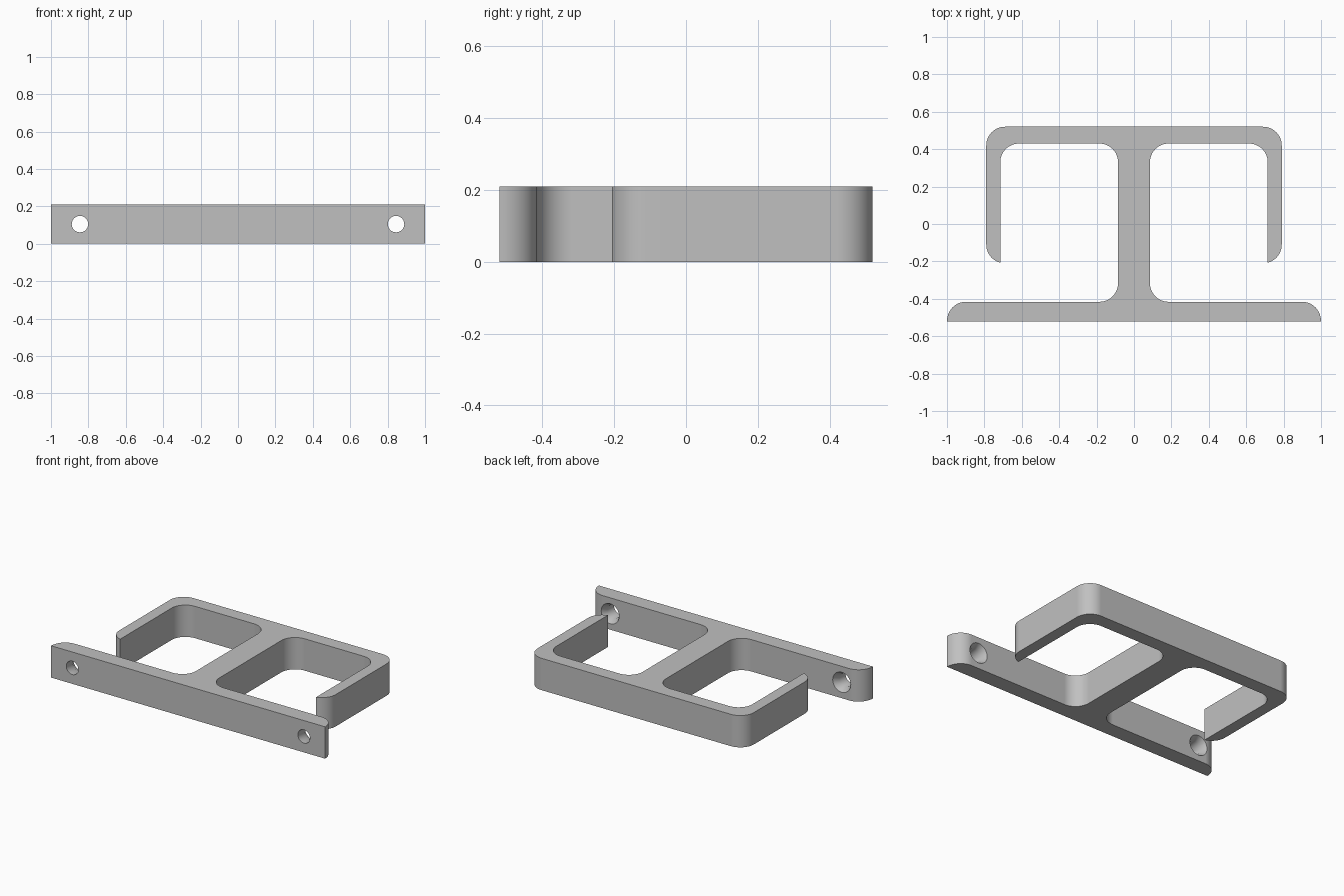
import bpy, bmesh
from math import cos, sin, radians, pi
from mathutils import Vector

if "Cube" in bpy.data.objects:
    bpy.data.objects.remove(bpy.data.objects["Cube"], do_unlink=True)

HEIGHT = 0.21
RADIUS = 0.1

grey = bpy.data.materials.new("plain_grey")
grey.use_nodes = True
colour = (0.53, 0.53, 0.53, 1)
grey.diffuse_color = colour
grey.node_tree.nodes["Principled BSDF"].inputs["Base Color"].default_value = colour


def arc(cx, cy, start, end, r=RADIUS, steps=12):
    """Points on an arc, angles in degrees."""
    angles = [radians(start + (end - start) * i / steps) for i in range(steps + 1)]
    return [(cx + r * cos(a), cy + r * sin(a)) for a in angles]


def make_object(name, bm):
    bmesh.ops.recalc_face_normals(bm, faces=bm.faces)
    mesh = bpy.data.meshes.new(name)
    bm.to_mesh(mesh)
    bm.free()
    obj = bpy.data.objects.new(name, mesh)
    bpy.context.collection.objects.link(obj)
    return obj


# Right half of the outline: wall plate, central web, hooked arm, back bar
half = arc(0.9, -0.52, 0, 90, 0.1)                 # rounded plate end
half = [(x, -0.52 + (y + 0.52) * 1.04) for x, y in half]
half += arc(0.185, -0.316, 270, 180)               # plate to web fillet
half += arc(0.185, 0.33, 180, 90)                  # web to back bar fillet
half += arc(0.615, 0.33, 90, 0)                    # inner arm corner
half += arc(0.69, -0.11, -75.5, 0)                 # rounded arm tip
half += arc(0.69, 0.42, 0, 90)                     # outer arm corner
outline = half + [(-x, y) for x, y in reversed(half)]

# Bracket body
bm = bmesh.new()
base = bm.faces.new([bm.verts.new((x, y, 0)) for x, y in outline])
top = bmesh.ops.extrude_face_region(bm, geom=[base])["geom"]
bmesh.ops.translate(bm, vec=(0, 0, HEIGHT),
                    verts=[v for v in top if isinstance(v, bmesh.types.BMVert)])
bracket = make_object("bracket", bm)
bracket.data.materials.append(grey)


def screw_cutter(x):
    """Straight hole from the front, countersunk from behind."""
    bm = bmesh.new()
    rings = []
    for r, y in ((0.044, -0.6), (0.044, -0.455), (0.066, -0.416), (0.066, -0.36)):
        rings.append([bm.verts.new((x + r * cos(2 * pi * i / 32), y,
                                    HEIGHT / 2 + r * sin(2 * pi * i / 32)))
                      for i in range(32)])
    for a, b in zip(rings, rings[1:]):
        for i in range(32):
            j = (i + 1) % 32
            bm.faces.new((a[i], a[j], b[j], b[i]))
    bm.faces.new(rings[0])
    bm.faces.new(rings[-1])
    cutter = make_object("screw_hole_cutter", bm)
    cutter.hide_render = True
    return cutter


# Screw holes
bpy.context.view_layer.objects.active = bracket
bracket.select_set(True)
for side in (-1, 1):
    cutter = screw_cutter(side * 0.845)
    mod = bracket.modifiers.new("screw_hole", "BOOLEAN")
    mod.operation = "DIFFERENCE"
    mod.solver = "EXACT"
    mod.object = cutter
    bpy.ops.object.modifier_apply(modifier=mod.name)
    bpy.data.objects.remove(cutter, do_unlink=True)

# Smooth rounds, crisp edges
bpy.ops.object.shade_smooth_by_angle(angle=radians(30))
weighted = bracket.modifiers.new("weighted_normals", "WEIGHTED_NORMAL")
weighted.keep_sharp = True
